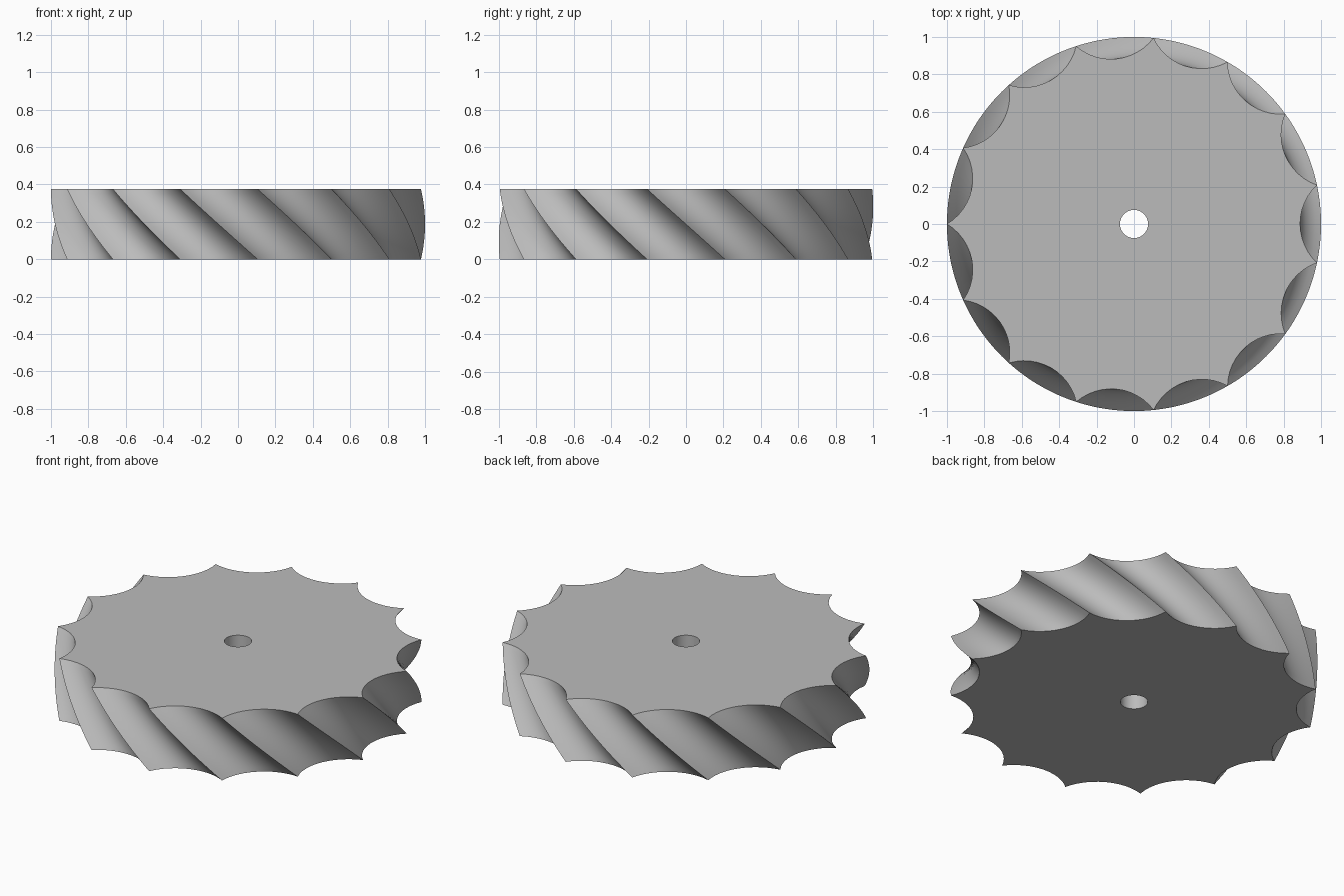
import bpy
import bmesh
from math import sin, cos, asin, atan2, hypot, pi, radians

if "Cube" in bpy.data.objects:
    bpy.data.objects.remove(bpy.data.objects["Cube"], do_unlink=True)

TEETH = 15
STEPS = 12          # segments across each flute
LAYERS = 16         # rings along the height
HEIGHT = 0.375
VALLEY = 0.888      # radius at the bottom of a flute
HOLE = 0.075
PITCH = 2 * pi / TEETH

steel = bpy.data.materials.new("steel grey")
steel.use_nodes = True
grey = (0.5, 0.5, 0.5, 1)
steel.diffuse_color = grey
steel.node_tree.nodes["Principled BSDF"].inputs["Base Color"].default_value = grey


def flute_profile():
    """Polar points of the whole outline: one circular scoop per tooth gap."""
    half = sin(PITCH / 2)
    sag = cos(PITCH / 2) - VALLEY
    r = (half ** 2 + sag ** 2) / (2 * sag)
    sweep = asin(half / r)
    points = []
    for tooth in range(TEETH):
        for i in range(STEPS):
            a = sweep * (2 * i / STEPS - 1)
            x, y = VALLEY + r - r * cos(a), r * sin(a)
            points.append((hypot(x, y), atan2(y, x) + tooth * PITCH))
    return points


def add_ring(bm, points, z, turn):
    return [bm.verts.new((r * cos(a + turn), r * sin(a + turn), z)) for r, a in points]


def bridge(bm, lower, upper):
    n = len(lower)
    for i in range(n):
        j = (i + 1) % n
        bm.faces.new((lower[i], lower[j], upper[j], upper[i]))


# Cutter disc: bore, bottom face, helical fluted rim and top face in one closed loop of rings
bm = bmesh.new()
outline = flute_profile()
bore = [(HOLE, a) for r, a in outline]
rings = [add_ring(bm, bore, 0, 0)]
for k in range(LAYERS + 1):
    t = k / LAYERS
    rings.append(add_ring(bm, outline, HEIGHT * t, PITCH * (1 - t)))
rings.append(add_ring(bm, bore, HEIGHT, 0))

# The bottom outline is turned a full pitch, so match its points to the bore by angle
rings[0] = rings[0][STEPS:] + rings[0][:STEPS]
for lower, upper in zip(rings, rings[1:]):
    bridge(bm, lower, upper)
top = rings[-1]
bottom = rings[0][-STEPS:] + rings[0][:-STEPS]
bridge(bm, top, bottom)
bmesh.ops.recalc_face_normals(bm, faces=bm.faces)

mesh = bpy.data.meshes.new("fluted_disc")
bm.to_mesh(mesh)
bm.free()
mesh.materials.append(steel)
disc = bpy.data.objects.new("fluted_disc", mesh)
bpy.context.collection.objects.link(disc)
bpy.context.view_layer.objects.active = disc
disc.select_set(True)
bpy.ops.object.shade_smooth_by_angle(angle=radians(30))
